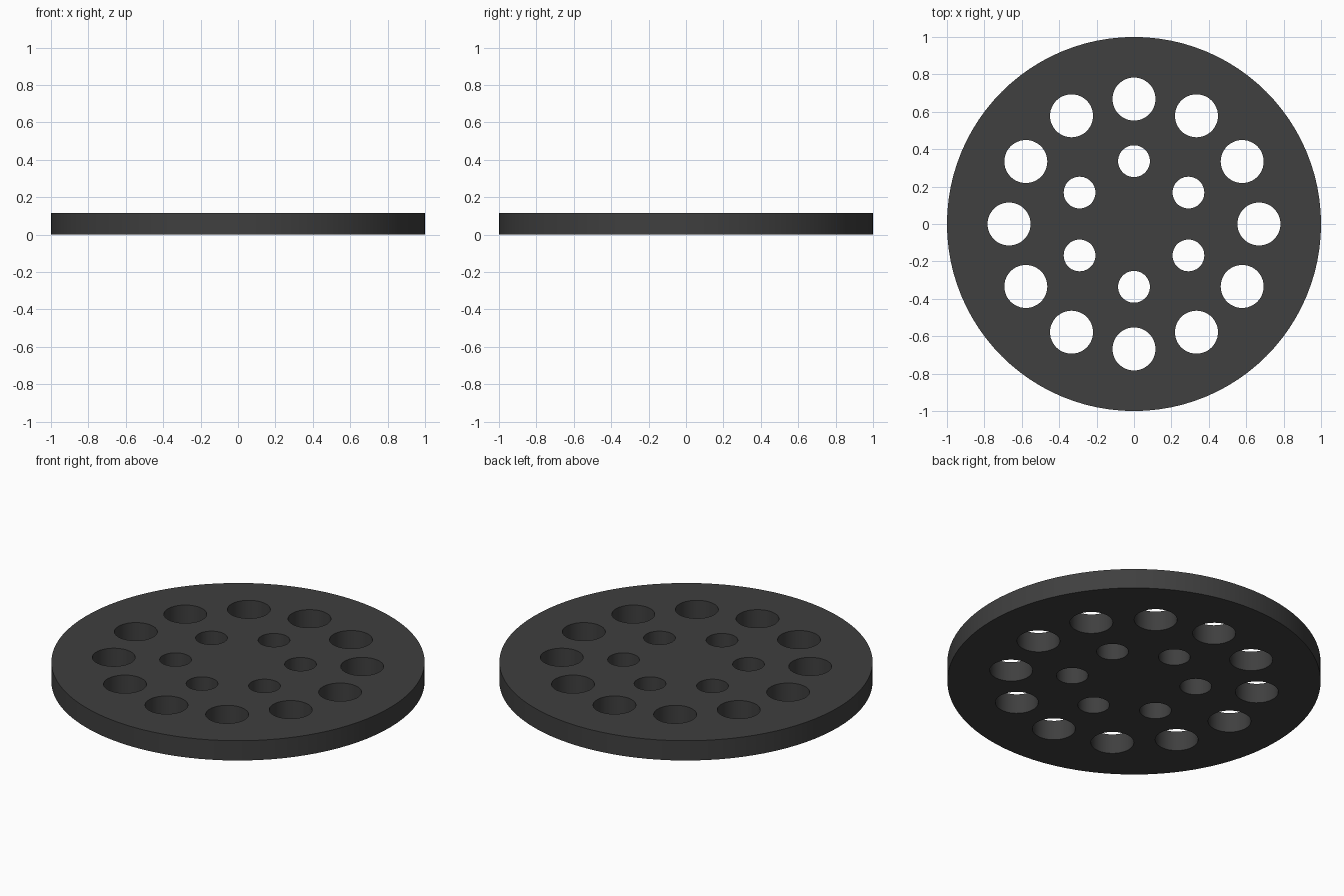
import bpy, bmesh
from math import sin, cos, pi, radians

if "Cube" in bpy.data.objects:
    bpy.data.objects.remove(bpy.data.objects["Cube"])

THICKNESS = 0.117
bm = bmesh.new()


def ring(cx, cy, r, n):
    vs = [bm.verts.new((cx + r * cos(2 * pi * i / n), cy + r * sin(2 * pi * i / n), 0))
          for i in range(n)]
    for i in range(n):
        bm.edges.new((vs[i], vs[(i + 1) % n]))


def hole_circle(count, distance, r):
    for i in range(count):
        a = pi / 2 + 2 * pi * i / count
        ring(distance * cos(a), distance * sin(a), r, 48)


# Plate outline, twelve large outer holes, six small inner holes
ring(0, 0, 1.0, 96)
hole_circle(12, 0.668, 0.115)
hole_circle(6, 0.336, 0.085)

# Fill the profile and extrude it to the plate thickness
bmesh.ops.triangle_fill(bm, use_beauty=True, use_dissolve=False,
                        edges=bm.edges[:], normal=(0, 0, 1))
ext = bmesh.ops.extrude_face_region(bm, geom=bm.faces[:], use_keep_orig=True)
top = [g for g in ext["geom"] if isinstance(g, bmesh.types.BMVert)]
bmesh.ops.translate(bm, verts=top, vec=(0, 0, THICKNESS))
bmesh.ops.recalc_face_normals(bm, faces=bm.faces[:])

mesh = bpy.data.meshes.new("perforated_plate")
bm.to_mesh(mesh)
bm.free()
plate = bpy.data.objects.new("perforated_plate", mesh)
bpy.context.collection.objects.link(plate)

# Dark grey finish
mat = bpy.data.materials.new("dark_grey")
mat.diffuse_color = (0.05, 0.05, 0.05, 1)
mat.use_nodes = True
mat.node_tree.nodes["Principled BSDF"].inputs["Base Color"].default_value = mat.diffuse_color
mesh.materials.append(mat)

# Smooth walls with crisp rims
bpy.context.view_layer.objects.active = plate
plate.select_set(True)
bpy.ops.object.shade_smooth_by_angle(angle=radians(30))
